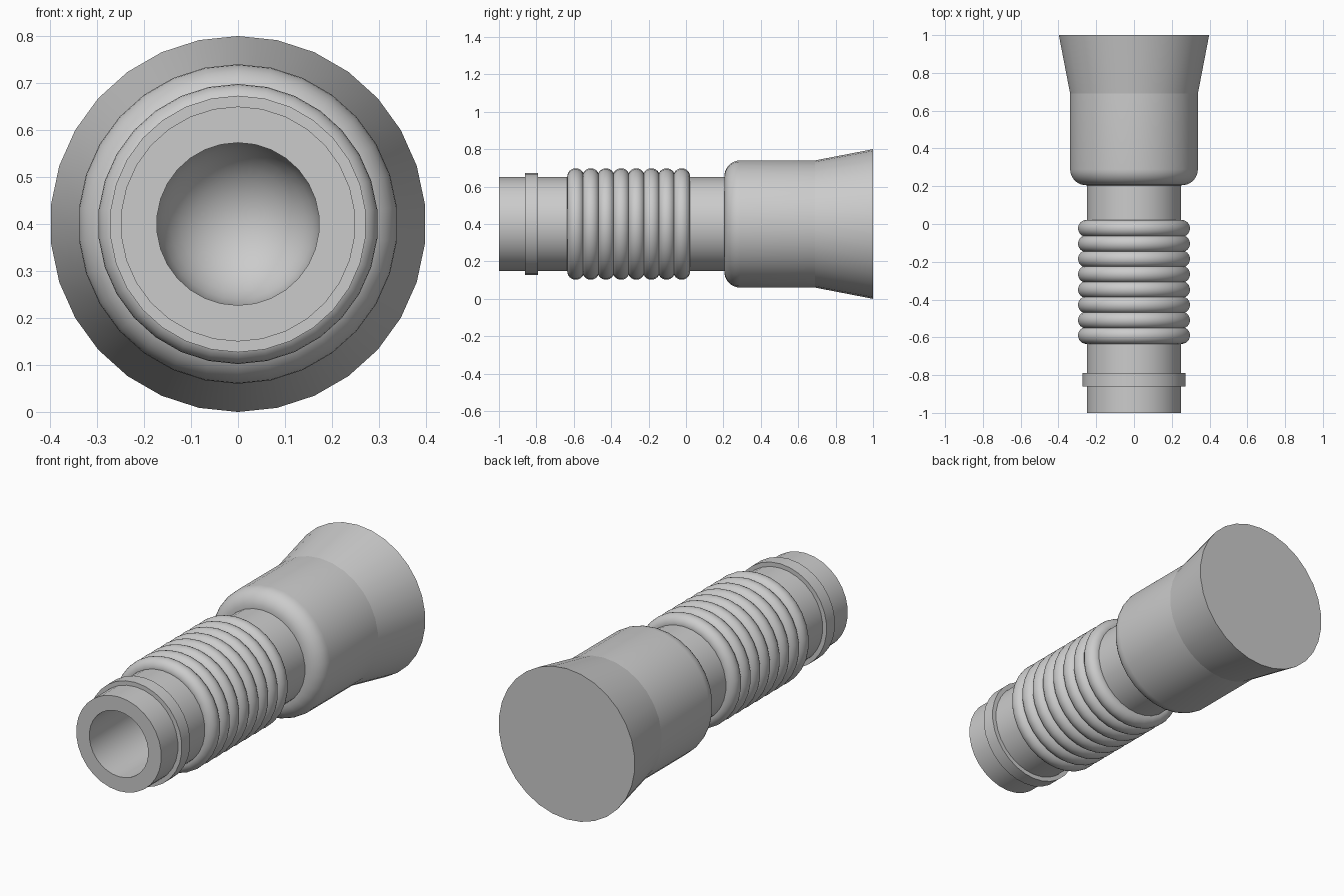
import bpy, bmesh
from math import sin, cos, pi, radians

SIDES = 30
AXIS_Z = 0.4

cube = bpy.data.objects.get("Cube")
if cube:
    bpy.data.objects.remove(cube, do_unlink=True)

grey = bpy.data.materials.new("plain_grey")
grey.use_nodes = True
colour = (0.6, 0.6, 0.6, 1)
grey.diffuse_color = colour
grey.node_tree.nodes["Principled BSDF"].inputs["Base Color"].default_value = colour


def arc(y, r, radius, start, end, steps):
    """Points (y, r) on an arc; angles in degrees."""
    angles = [radians(start + (end - start) * i / steps) for i in range(steps + 1)]
    return [(y + radius * cos(a), r + radius * sin(a)) for a in angles]


def lathe(name, profile, loop=False):
    """Spin a profile of (y, radius) points around the long axis."""
    bm = bmesh.new()
    rings = []
    for y, r in profile:
        if r < 1e-5:
            rings.append([bm.verts.new((0, y, AXIS_Z))] * SIDES)
        else:
            rings.append([bm.verts.new((r * sin(2 * pi * i / SIDES), y,
                                        AXIS_Z + r * cos(2 * pi * i / SIDES)))
                          for i in range(SIDES)])
    pairs = list(zip(rings, rings[1:]))
    if loop:
        pairs.append((rings[-1], rings[0]))
    for a, b in pairs:
        for i in range(SIDES):
            j = (i + 1) % SIDES
            corners = list(dict.fromkeys((a[i], a[j], b[j], b[i])))
            bm.faces.new(corners)
    bmesh.ops.recalc_face_normals(bm, faces=bm.faces)
    mesh = bpy.data.meshes.new(name)
    bm.to_mesh(mesh)
    bm.free()
    mesh.materials.append(grey)
    obj = bpy.data.objects.new(name, mesh)
    bpy.context.collection.objects.link(obj)
    bpy.ops.object.select_all(action='DESELECT')
    obj.select_set(True)
    bpy.context.view_layer.objects.active = obj
    bpy.ops.object.shade_smooth_by_angle(angle=radians(30))
    return obj


# Main tube with a round-bottomed bore
bore = arc(-0.1, 0, 0.173, 0, 90, 8)
lathe("main_tube", bore + [(-1, 0.173), (-1, 0.25), (0.3, 0.25), (0.3, 0)])

# Square collar near the open end
lathe("collar", [(-0.86, 0.24), (-0.86, 0.273), (-0.79, 0.273), (-0.79, 0.24)], loop=True)

# Row of rounded grip rings
for n in range(8):
    ring = arc(-0.59 + n * 0.081, 0.253, 0.045, 0, 345, 23)
    lathe(f"grip_ring_{n + 1}", ring, loop=True)

# Rounded sleeve and the flared, closed end behind it
lathe("sleeve", [(0.205, 0.24)] + arc(0.29, 0.255, 0.085, 180, 90, 8) + [(0.69, 0.34)])
lathe("flared_end", [(0.69, 0.34), (1, 0.4), (1, 0)])
